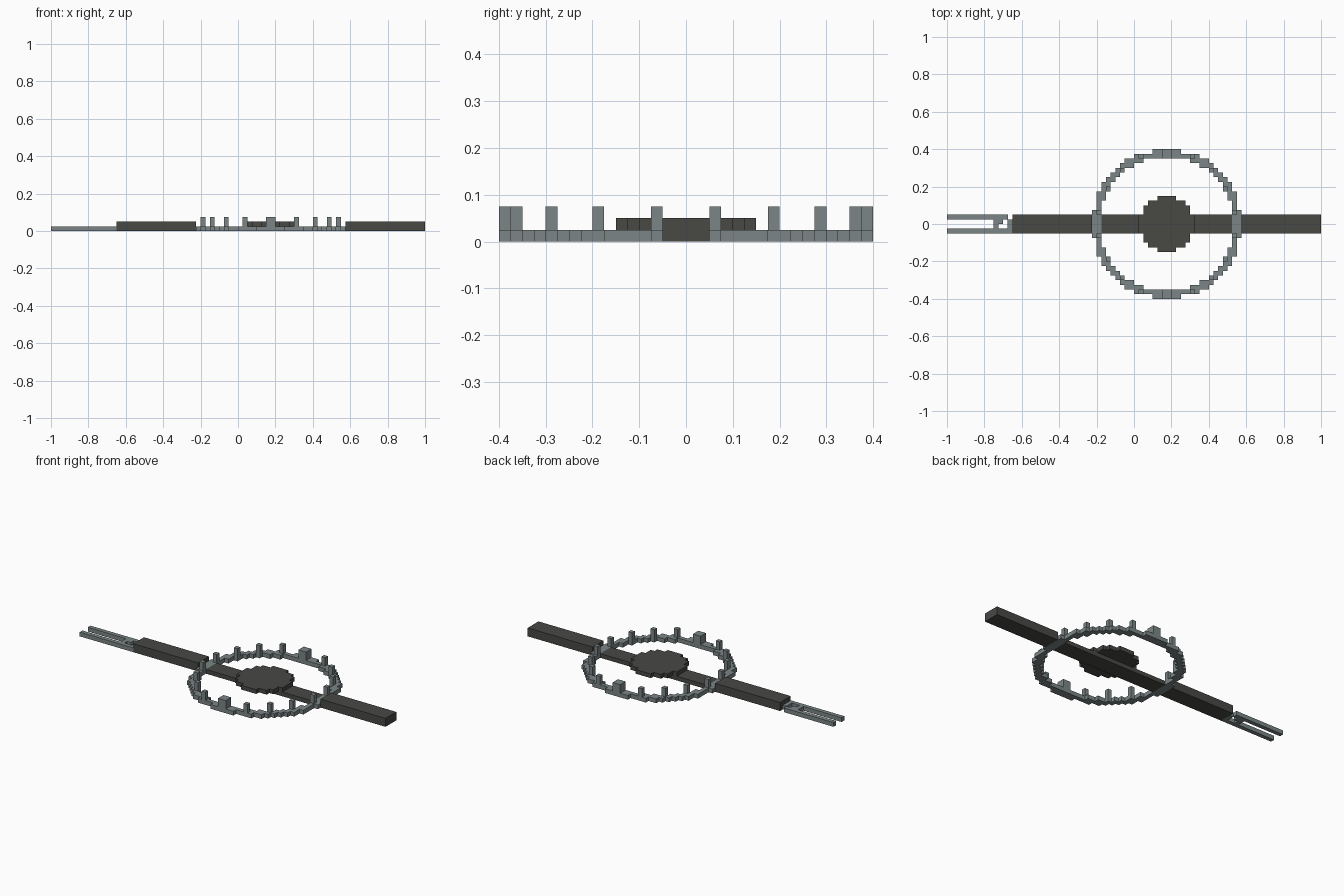
import bpy, bmesh
from math import hypot

if "Cube" in bpy.data.objects:
    bpy.data.objects.remove(bpy.data.objects["Cube"])

U = 0.025          # one block
CX = 7             # ring centre, in blocks


def material(name, rgb):
    m = bpy.data.materials.new(name)
    m.diffuse_color = (*rgb, 1)
    m.use_nodes = True
    m.node_tree.nodes["Principled BSDF"].inputs["Base Color"].default_value = m.diffuse_color
    return m


DARK = material("dark_grey", (0.065, 0.066, 0.06))
STEEL = material("steel_grey", (0.2, 0.235, 0.24))


def block(x0, x1, y0, y1, z0, z1):
    return {(x, y, z) for x in range(x0, x1) for y in range(y0, y1) for z in range(z0, z1)}


def blocks_object(name, cells, mat):
    """Build only the exposed faces of a set of unit blocks."""
    bm = bmesh.new()
    verts = {}
    for c in cells:
        for axis in range(3):
            for side in (0, 1):
                n = list(c)
                n[axis] += 2 * side - 1
                if tuple(n) in cells:
                    continue
                face = []
                for a, b in ((0, 0), (1, 0), (1, 1), (0, 1)):
                    p = list(c)
                    p[axis] += side
                    p[(axis + 1) % 3] += a
                    p[(axis + 2) % 3] += b
                    p = tuple(p)
                    if p not in verts:
                        verts[p] = bm.verts.new([v * U for v in p])
                    face.append(verts[p])
                bm.faces.new(face if side else face[::-1])
    me = bpy.data.meshes.new(name)
    bm.to_mesh(me)
    bm.free()
    me.materials.append(mat)
    ob = bpy.data.objects.new(name, me)
    bpy.context.collection.objects.link(ob)
    return ob


def four_ways(x, y):
    return [(CX + a, b) for a in (x, -1 - x) for b in (y, -1 - y)]


# Stepped ring with small upright posts
ring = set()
for i in range(16):
    for j in range(16):
        r = hypot(i + 0.5, j + 0.5)
        if 14.5 <= r <= 16 and (min(i, j), max(i, j)) != (3, 15):
            ring |= {(x, y, 0) for x, y in four_ways(i, j)}
posts = [(5, 14), (9, 11), (12, 7), (14, 2), (0, 14), (0, 15)]
for i, j in posts:
    for x, y in four_ways(i, j):
        ring |= block(x, x + 1, y, y + 1, 0, 3)
blocks_object("ring_with_posts", ring, STEEL)

# Beam: tall outside the ring, thin inside, with the round hub on top
blocks_object("beam_left", block(-26, -9, -2, 2, 0, 2), DARK)
blocks_object("beam_right", block(23, 40, -2, 2, 0, 2), DARK)
hub = block(-7, 21, -2, 2, 0, 1)
for i in range(6):
    for j in range(6):
        if hypot(i + 0.5, j + 0.5) < 6:
            hub |= {(x, y, 1) for x, y in four_ways(i, j)}
blocks_object("inner_beam_and_hub", hub, DARK)

# Forked tip with a small hook between the prongs
fork = block(-40, -27, 1, 2, 0, 1) | block(-40, -26, -2, -1, 0, 1)
fork |= block(-27, -26, -1, 1, 0, 1)
fork |= block(-30, -28, 0, 1, 0, 1) | block(-30, -29, -1, 0, 0, 1)
blocks_object("forked_tip", fork, STEEL)
